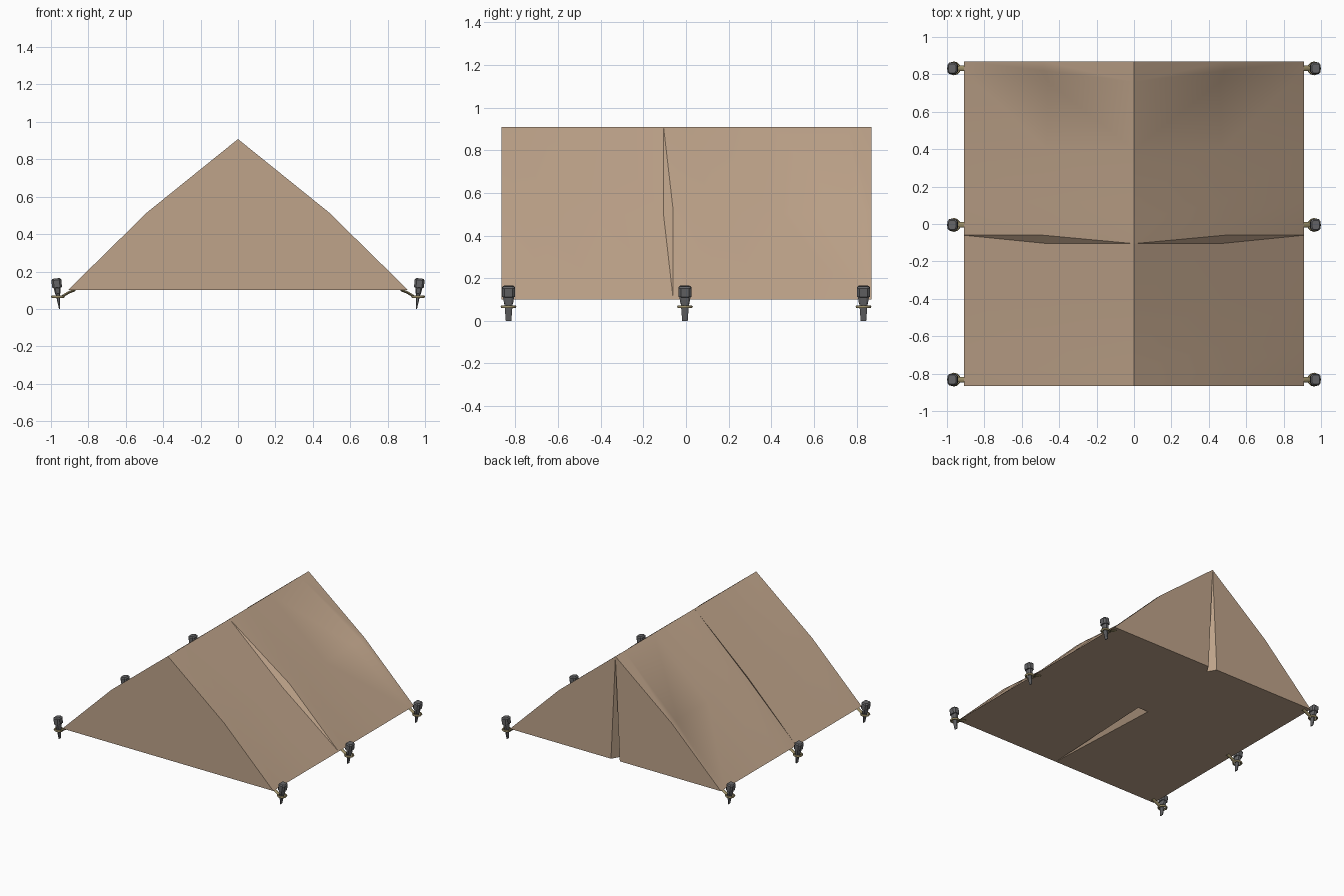
import bpy, bmesh, math
from mathutils import Vector, Matrix

cube = bpy.data.objects.get("Cube")
if cube:
    bpy.data.objects.remove(cube, do_unlink=True)


def material(name, rgb):
    m = bpy.data.materials.new(name)
    m.use_nodes = True
    m.diffuse_color = (*rgb, 1)
    bsdf = m.node_tree.nodes["Principled BSDF"]
    bsdf.inputs["Base Color"].default_value = (*rgb, 1)
    bsdf.inputs["Roughness"].default_value = 0.8
    return m


CANVAS = material("tan canvas", (0.52, 0.37, 0.255))
STEEL = material("dark grey steel", (0.13, 0.13, 0.135))
ROPE = material("olive rope", (0.34, 0.28, 0.14))


def finish(name, bm, mat, smooth=None, facing=None):
    """Turn a bmesh into an object; facing gives the side an open sheet should face."""
    bmesh.ops.remove_doubles(bm, verts=bm.verts, dist=1e-5)
    bmesh.ops.recalc_face_normals(bm, faces=bm.faces)
    if facing:
        total = sum((f.normal * f.calc_area() for f in bm.faces), Vector())
        if total.dot(Vector(facing)) < 0:
            bmesh.ops.reverse_faces(bm, faces=bm.faces)
    me = bpy.data.meshes.new(name)
    bm.to_mesh(me)
    bm.free()
    me.materials.append(mat)
    ob = bpy.data.objects.new(name, me)
    bpy.context.collection.objects.link(ob)
    if smooth:
        bpy.ops.object.select_all(action='DESELECT')
        ob.select_set(True)
        bpy.context.view_layer.objects.active = ob
        bpy.ops.object.shade_smooth_by_angle(angle=math.radians(smooth))
    return ob


def mirrored_sheet(name, polys, facing):
    """Flat panels given for the +x half, repeated on the -x half."""
    bm = bmesh.new()
    for s in (1, -1):
        for poly in polys:
            bm.faces.new([bm.verts.new((s * x, y, z)) for x, y, z in poly])
    return finish(name, bm, CANVAS, facing=facing)


# Tent dimensions
W, BASE, TOP = 0.91, 0.10, 0.908
FRONT, BACK = -0.865, 0.87


def mid_point(bulge):
    return 0.46 + 0.025 * bulge, 0.495 + 0.022 * bulge


# Roof: rows of (ridge y, middle y, hem y, bulge); sag toward each pleat
rows = [(FRONT, FRONT, FRONT, 1), (-0.78, -0.78, -0.78, 0.85),
        (-0.65, -0.65, -0.65, 0.5), (-0.4, -0.4, -0.4, 0.2),
        (-0.105, -0.105, -0.06, 0), (-0.105, -0.06, -0.06, 1),
        (0.02, 0.02, 0.02, 0.95), (0.12, 0.12, 0.12, 0.6),
        (0.4, 0.4, 0.4, 0.3), (0.76, 0.76, 0.82, 0),
        (0.76, 0.82, 0.82, 1), (BACK, BACK, BACK, 1)]
bm = bmesh.new()
for s in (1, -1):
    grid = []
    for ya, ym, yb, bulge in rows:
        mx, mz = mid_point(bulge)
        grid.append([(0, ya, TOP), (s * mx, ym, mz), (s * W, yb, BASE)])
    for a, b in zip(grid, grid[1:]):
        for i in range(2):
            corners = []
            for p in (a[i], a[i + 1], b[i + 1], b[i]):
                if p not in corners:
                    corners.append(p)
            bm.faces.new([bm.verts.new(p) for p in corners])
finish("tent_roof", bm, CANVAS, smooth=30, facing=(0, 0, 1))

# Front wall: plain panel
mx, mz = mid_point(1)
mirrored_sheet("front_wall", [[(0, FRONT, BASE), (W, FRONT, BASE),
                               (mx, FRONT, mz), (0, FRONT, TOP)]], (0, -1, 0))

# Back wall: two panels with a folded-in door pleat
RIM, FOLD = 0.038, BACK - 0.065
mirrored_sheet("back_wall", [
    [(RIM, BACK, BASE), (W, BACK, BASE), (mx, BACK, mz), (0, BACK, TOP)],
    [(RIM, BACK, BASE), (0, BACK, TOP), (0, FOLD, BASE)]], (0, 1, 0))

# Floor: two panels with a tapering raised pleat in the front half
PW, PY = 0.045, 0.10
mirrored_sheet("floor", [
    [(0, FRONT, BASE), (W, FRONT, BASE), (W, PY, BASE), (PW, PY, BASE)],
    [(0, PY, BASE), (W, PY, BASE), (W, BACK, BASE), (RIM, BACK, BASE), (0, FOLD, BASE)],
    [(0, FRONT, BASE), (PW, PY, BASE), (0, PY, BASE + 0.06)],
    [(PW, PY, BASE), (0, PY, BASE), (0, PY, BASE + 0.06)]], (0, 0, -1))


def peg(name, s, y):
    # Stacked eight-sided sections: (height, half x, half y)
    sections = [(0.0, 0.003, 0.013), (0.08, 0.012, 0.019), (0.082, 0.015, 0.021),
                (0.113, 0.018, 0.026), (0.115, 0.026, 0.030), (0.155, 0.027, 0.031),
                (0.164, 0.020, 0.024)]
    bm = bmesh.new()
    loops = []
    for z, hx, hy in sections:
        c = 0.6
        outline = [(1, c), (c, 1), (-c, 1), (-1, c), (-1, -c), (-c, -1), (c, -1), (1, -c)]
        loops.append([bm.verts.new((u * hx, v * hy, z)) for u, v in outline])
    for a, b in zip(loops, loops[1:]):
        for i in range(8):
            j = (i + 1) % 8
            bm.faces.new((a[i], a[j], b[j], b[i]))
    bm.faces.new(loops[0])
    bm.faces.new(loops[-1])
    lean = Matrix.Rotation(s * math.radians(6.5), 4, 'Y')
    bm.transform(Matrix.Translation((s * 0.954, y, 0)) @ lean)
    finish(name, bm, STEEL)


def rope_ring(name, s, y):
    bm = bmesh.new()
    n, k, big, small = 12, 6, 0.029, 0.008
    loops = []
    for i in range(n):
        a = math.tau * i / n
        loops.append([])
        for j in range(k):
            b = math.tau * j / k
            r = big + small * math.cos(b)
            loops[-1].append(bm.verts.new((r * math.cos(a), r * math.sin(a), small * math.sin(b))))
    for i in range(n):
        a, b = loops[i], loops[(i + 1) % n]
        for j in range(k):
            q = (j + 1) % k
            bm.faces.new((a[j], b[j], b[q], a[q]))
    bm.transform(Matrix.Translation((s * 0.963, y, 0.066)))
    finish(name, bm, ROPE, smooth=60)


def rope_strap(name, s, y):
    # Short tie sagging from the hem down to the ring
    bm = bmesh.new()
    path = [(0.87, 0.102), (0.905, 0.088), (0.938, 0.068)]
    loops = []
    for x, z in path:
        ring = []
        for j in range(6):
            a = math.tau * j / 6
            ring.append(bm.verts.new((s * (x + 0.003 * math.sin(a)), y + 0.015 * math.cos(a),
                                      z + 0.007 * math.sin(a))))
        loops.append(ring)
    for a, b in zip(loops, loops[1:]):
        for j in range(6):
            q = (j + 1) % 6
            bm.faces.new((a[j], a[q], b[q], b[j]))
    bm.faces.new(loops[0])
    bm.faces.new(loops[-1])
    finish(name, bm, ROPE, smooth=60)


# Three pegs with ties along each side
for side, s in (("left", 1), ("right", -1)):
    for place, y in (("front", -0.832), ("middle", -0.005), ("back", 0.832)):
        peg(f"{side}_{place}_peg", s, y)
        rope_ring(f"{side}_{place}_rope_ring", s, y)
        rope_strap(f"{side}_{place}_rope_strap", s, y)
